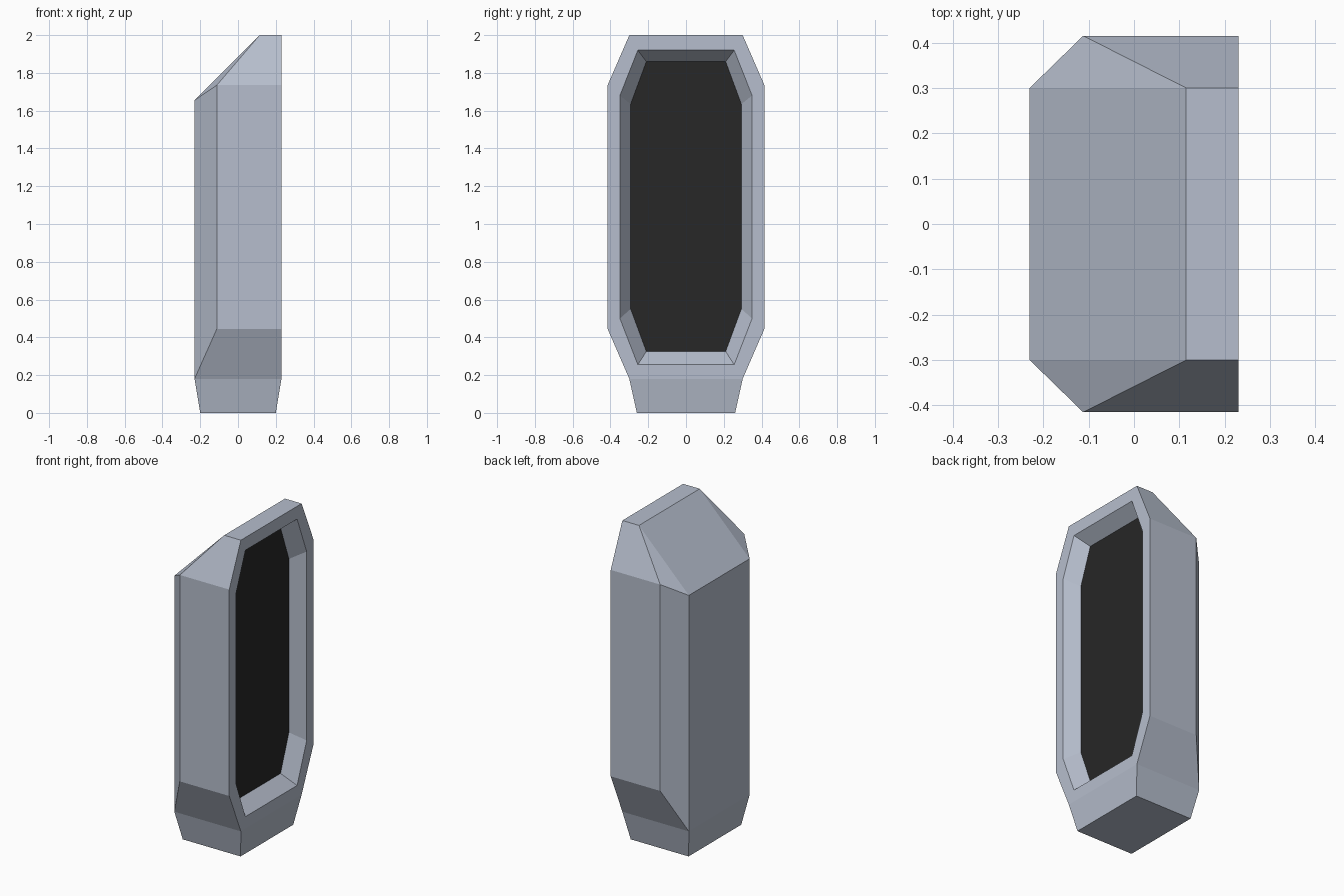
import bpy, bmesh
from mathutils import Vector

if "Cube" in bpy.data.objects:
    bpy.data.objects.remove(bpy.data.objects["Cube"])


def material(name, rgb):
    m = bpy.data.materials.new(name)
    m.diffuse_color = (*rgb, 1)
    m.use_nodes = True
    m.node_tree.nodes["Principled BSDF"].inputs["Base Color"].default_value = m.diffuse_color
    return m


def finish(bm, name, mat):
    bmesh.ops.remove_doubles(bm, verts=bm.verts, dist=1e-5)
    me = bpy.data.meshes.new(name)
    bm.to_mesh(me)
    bm.free()
    me.materials.append(mat)
    ob = bpy.data.objects.new(name, me)
    bpy.context.collection.objects.link(ob)
    return ob


def hull(points, open_dir):
    """Convex block mirrored over y, left open on the side facing open_dir."""
    bm = bmesh.new()
    for x, y, z in points:
        for s in (-1, 1):
            bm.verts.new((x, s * y, z))
    bmesh.ops.convex_hull(bm, input=bm.verts)
    bm.normal_update()
    bmesh.ops.dissolve_limit(bm, angle_limit=0.01, verts=bm.verts, edges=bm.edges)
    bm.normal_update()
    gone = [f for f in bm.faces if any(f.normal.dot(Vector(d)) > 0.99 for d in open_dir)]
    bmesh.ops.delete(bm, geom=gone, context='FACES_ONLY')
    return bm


def octagon(x, half):
    """Closed ring from the top-right half profile of (y, z) points."""
    return [(x, y, z) for y, z in half] + [(x, -y, z) for y, z in reversed(half)]


def bridge(bm, a, b):
    n = len(a)
    for i in range(n):
        j = (i + 1) % n
        bm.faces.new([bm.verts.new(p) for p in (a[j], a[i], b[i], b[j])])


grey = material("blue_grey_shell", (0.468, 0.515, 0.610))
dark = material("dark_panel", (0.02, 0.02, 0.02))

outer = [(0.30, 2.0), (0.415, 1.735), (0.415, 0.445), (0.30, 0.18)]
rim = [(0.255, 1.92), (0.35, 1.68), (0.35, 0.50), (0.255, 0.255)]
inner = [(0.21, 1.86), (0.293, 1.635), (0.293, 0.55), (0.21, 0.325)]
FRONT, PANEL = 0.23, 0.147

# Shell: chamfered back, sloped top, open front and underside
bm = hull([(FRONT, y, z) for y, z in outer] + [
    (0.115, 0.30, 2.0), (-0.112, 0.415, 1.735), (-0.23, 0.30, 1.655),
    (-0.112, 0.415, 0.445), (-0.23, 0.30, 0.18)], [(1, 0, 0), (0, 0, -1)])
# Front frame and sloping recess walls
rings = [octagon(FRONT, outer), octagon(FRONT, rim), octagon(PANEL, inner)]
bridge(bm, rings[0], rings[1])
bridge(bm, rings[1], rings[2])
finish(bm, "shell", grey)

# Tapered foot
foot = hull([(sx * x, y, z) for sx in (-1, 1)
             for x, y, z in ((0.23, 0.30, 0.18), (0.20, 0.26, 0.0))], [(0, 0, 1)])
finish(foot, "foot", grey)

# Dark recessed panel
bm = bmesh.new()
face = bm.faces.new([bm.verts.new(p) for p in rings[2]])
face.normal_update()
if face.normal.x < 0:
    face.normal_flip()
finish(bm, "panel", dark)

# Consistent outward normals on the frame
me = bpy.data.objects["shell"].data
bm = bmesh.new()
bm.from_mesh(me)
c = Vector((0, 0, 1.1))
for f in bm.faces:
    mid = f.calc_center_median()
    on_wall = PANEL < mid.x < FRONT - 0.01 and abs(f.normal.x) > 0.2 and max(
        abs(v.co.y) for v in f.verts) < 0.36 and 0.2 < mid.z < 1.95
    if f.normal.x < 0 if (on_wall or mid.x > FRONT - 0.001) else f.normal.dot(mid - c) < 0:
        f.normal_flip()
bm.to_mesh(me)
bm.free()
